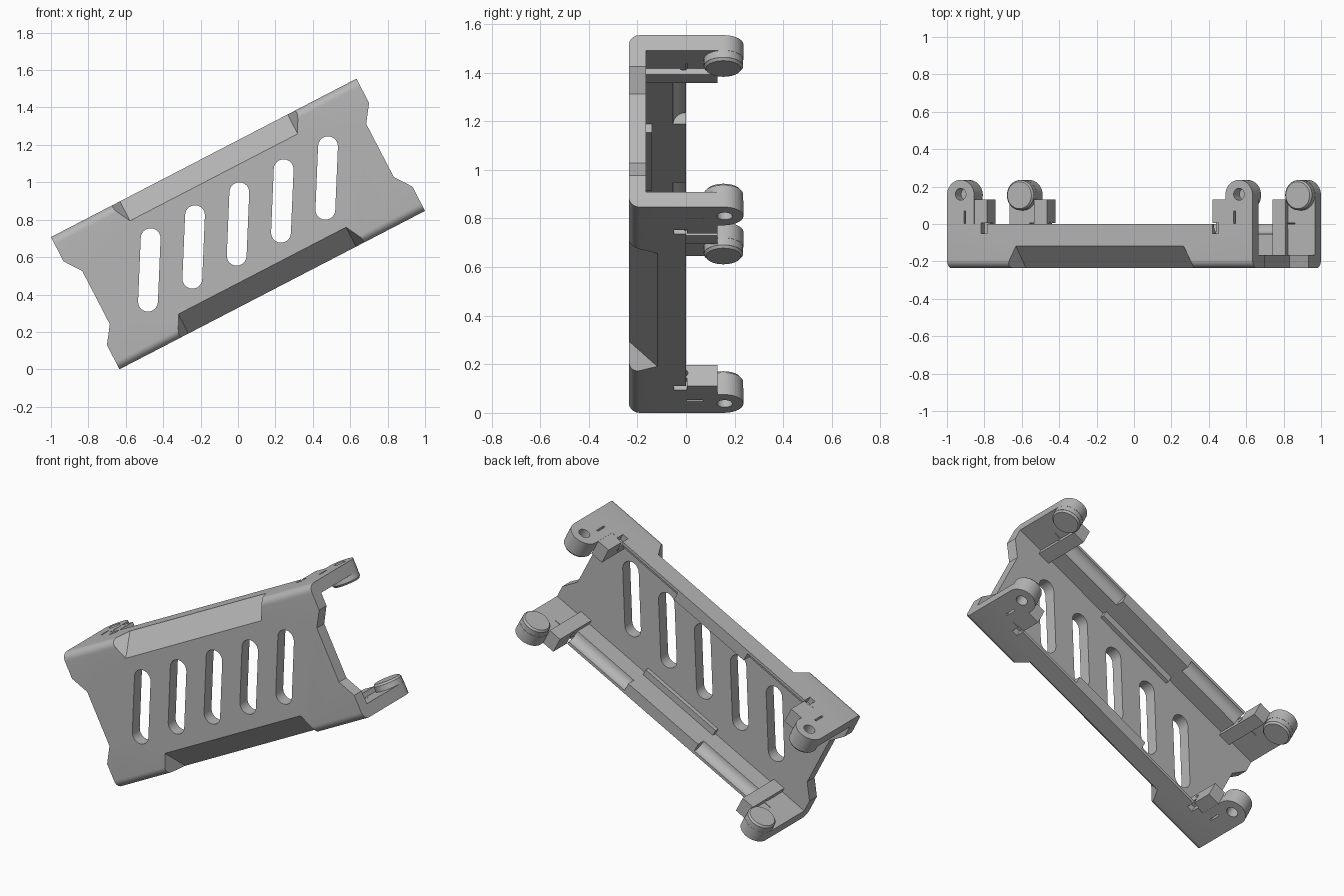
import bpy, bmesh, math
from mathutils import Matrix, Vector

cube = bpy.data.objects.get("Cube")
if cube:
    bpy.data.objects.remove(cube, do_unlink=True)

# Half length, half width, front depth, wall thickness
L, W, F, T = 0.92, 0.398, 0.235, 0.07
INNER = W - T
TILT, LIFT = math.radians(27.4), 0.777

grey = bpy.data.materials.new("plain_grey")
grey.use_nodes = True
colour = (0.47, 0.47, 0.47, 1)
grey.diffuse_color = colour
grey.node_tree.nodes["Principled BSDF"].inputs["Base Color"].default_value = colour


def make(name, bm):
    bmesh.ops.recalc_face_normals(bm, faces=bm.faces)
    mesh = bpy.data.meshes.new(name)
    bm.to_mesh(mesh)
    bm.free()
    mesh.materials.append(grey)
    ob = bpy.data.objects.new(name, mesh)
    bpy.context.collection.objects.link(ob)
    return ob


def prism(name, pts, axis, lo, hi):
    """Extrude a flat outline along x, y or z."""
    place = {"x": lambda a, b, h: (h, a, b),
             "y": lambda a, b, h: (a, h, b),
             "z": lambda a, b, h: (a, b, h)}[axis]
    bm = bmesh.new()
    face = bm.faces.new([bm.verts.new(place(a, b, lo)) for a, b in pts])
    out = bmesh.ops.extrude_face_region(bm, geom=[face])
    move = Vector(place(0, 0, hi - lo))
    bmesh.ops.translate(bm, vec=move,
                        verts=[v for v in out["geom"] if isinstance(v, bmesh.types.BMVert)])
    return make(name, bm)


def box(name, x, y, z):
    return prism(name, [(x[0], y[0]), (x[1], y[0]), (x[1], y[1]), (x[0], y[1])], "z", *z)


def arc(cx, cy, r, start, end, n):
    return [(cx + r * math.cos(math.radians(start + (end - start) * i / n)),
             cy + r * math.sin(math.radians(start + (end - start) * i / n)))
            for i in range(n + 1)]


def disc(cx, cy, r, n=32):
    return arc(cx, cy, r, 0, 360, n)[:-1]


def combine(ob, other, operation="DIFFERENCE"):
    mod = ob.modifiers.new("combine", "BOOLEAN")
    mod.operation, mod.solver, mod.object = operation, "EXACT", other
    bpy.context.view_layer.objects.active = ob
    bpy.ops.object.modifier_apply(modifier=mod.name)
    bpy.data.objects.remove(other, do_unlink=True)


# Channel body: front plate with two rounded side flanges
R = 0.045
outline = [(0, -W)] + arc(-F + R, -W + R, R, 270, 180, 8)
outline += arc(-F + R, W - R, R, 180, 90, 8) + [(0, W)]
outline += [(0, INNER), (-F + T, INNER), (-F + T, -INNER), (0, -INNER)]
body = prism("channel_body", outline, "x", -L, L)

# Stepped recess at each end of the plate
for s in (-1, 1):
    recess = [(s * 0.855, -0.16), (s * L, -0.252), (s * 1.1, -0.252),
              (s * 1.1, 0.252), (s * L, 0.252), (s * 0.855, 0.16)]
    combine(body, prism("end_cut", recess, "y", -0.3, -0.1))

# Slanted rounded vent slots
lean = math.radians(29.8)
for i in range(-2, 3):
    stadium = arc(0, 0.17, 0.053, 0, 180, 12) + arc(0, -0.17, 0.053, 180, 360, 12)
    turned = [(i * 0.267 + a * math.cos(lean) + b * math.sin(lean),
               b * math.cos(lean) - a * math.sin(lean)) for a, b in stadium]
    combine(body, prism("slot_cut", turned, "y", -0.3, -0.1))

# Sloped relief along both long front edges, with slanted ends
for s in (-1, 1):
    bm = bmesh.new()
    for e in (-1, 1):
        for x, y, z in ((0.505, -0.285, 0.231), (0.505, -0.065, 0.451), (0.631, -0.295, 0.46)):
            bm.verts.new((e * x, y, s * z))
    bmesh.ops.convex_hull(bm, input=bm.verts)
    combine(body, make("relief_cut", bm))

# Quarter round grooves on the inner rear edges, and inner strips
for s in (-1, 1):
    for e in (-1, 1):
        ends = sorted((e * 0.26, e * 0.68))
        combine(body, prism("groove_cut", disc(0, s * INNER, 0.053), "x", *ends))
    combine(body, box("inner_strip", (-0.26, 0.26), (-F + T - 0.01, -0.14),
                      sorted((s * 0.29, s * (INNER + 0.01)))), "UNION")

# Corner bracket: rounded ear, closed boss, inner rib
EX, EY, ER = 0.838, 0.154, 0.082
ear = [(EX - ER, -0.01)] + [(L, -0.01)] + arc(EX, EY, ER, 0, 180, 20)
bracket = prism("corner_bracket", ear, "z", INNER, W)
bm = bmesh.new()
bmesh.ops.create_cone(bm, cap_ends=True, segments=40, radius1=0.072, radius2=ER - 0.001,
                      depth=0.012, matrix=Matrix.Translation((EX, EY, 0.291)))
combine(bracket, prism("boss", disc(EX, EY, ER - 0.001, 40), "z", 0.296, W - 0.01), "UNION")
combine(bracket, make("boss_tip", bm), "UNION")
combine(bracket, box("rib", (0.68, 0.757), (-F + T - 0.01, 0.13), (0.3, W - 0.001)), "UNION")

# Blind pivot hole, thin slit and screw hole
combine(bracket, prism("pivot_cut", disc(EX, EY + 0.005, 0.032, 24), "z", 0.33, 0.45))
combine(bracket, box("slit_cut", (0.807, 0.817), (0.002, 0.07), (0.34, 0.45)))
combine(bracket, prism("screw_cut", disc(-0.01, 0.338, 0.018, 16), "x", 0.6, 0.8))

parts = [body]
for s, side in ((1, "upper"), (-1, "lower")):
    for e, end in ((1, "left"), (-1, "right")):
        mesh = bracket.data.copy()
        mesh.transform(Matrix.Diagonal((e, 1, s, 1)))
        if e * s < 0:
            mesh.flip_normals()
        ob = bpy.data.objects.new(f"{side}_{end}_bracket", mesh)
        bpy.context.collection.objects.link(ob)
        parts.append(ob)
        # Small notch through the outer edge of flange and rib
        for target in (body, ob):
            combine(target, box("notch_cut", sorted((e * 0.678, e * 0.715)), (-0.05, 0.005),
                                sorted((s * 0.36, s * 0.45))))
bpy.data.objects.remove(bracket, do_unlink=True)

# Tilt the whole assembly and shade it
for ob in parts:
    ob.data.transform(Matrix.Translation((0, 0, LIFT)) @ Matrix.Rotation(-TILT, 4, "Y"))
    bpy.ops.object.select_all(action="DESELECT")
    ob.select_set(True)
    bpy.context.view_layer.objects.active = ob
    bpy.ops.object.shade_smooth_by_angle(angle=math.radians(30))
